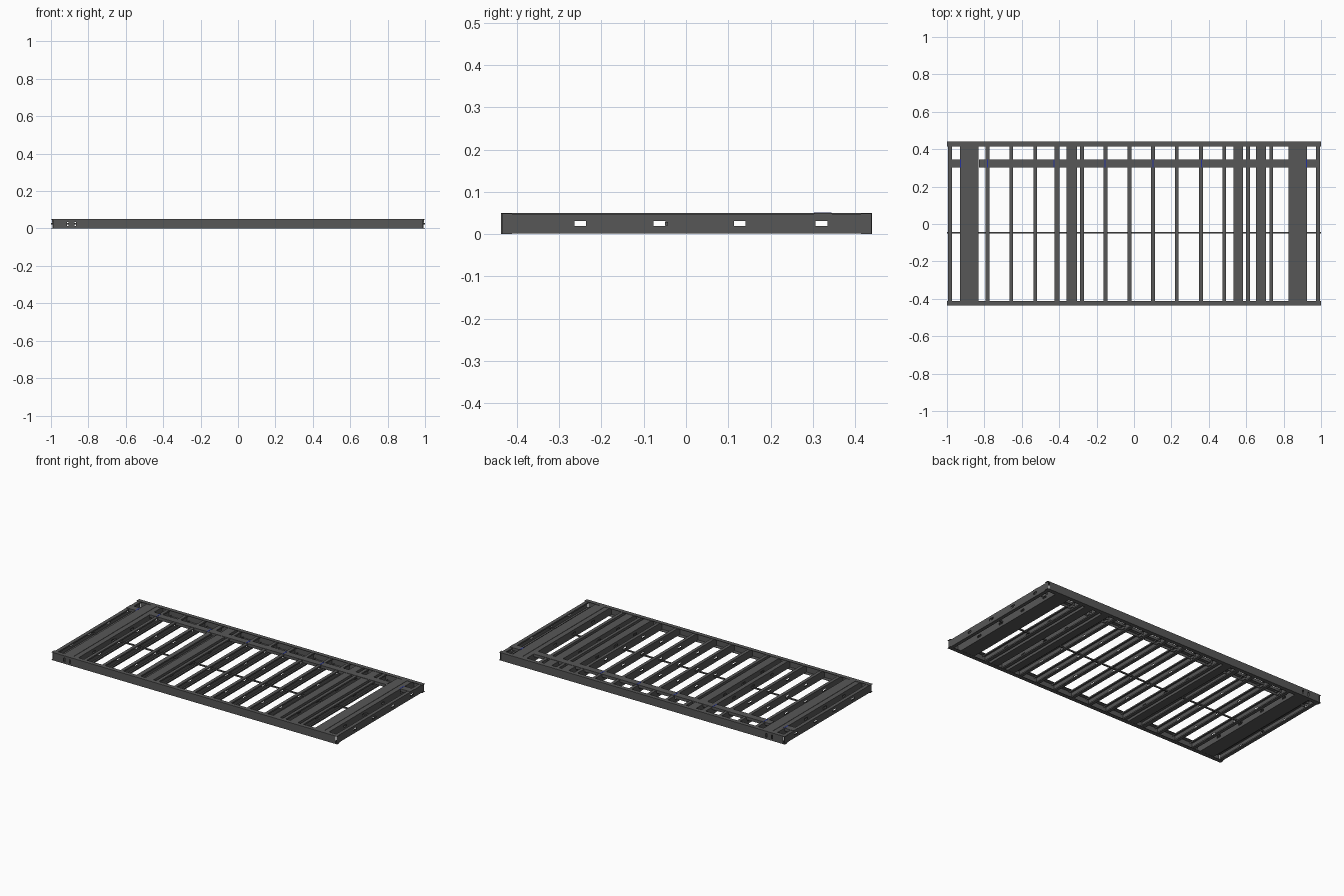
import bpy
import bmesh

cube = bpy.data.objects.get("Cube")
if cube:
    bpy.data.objects.remove(cube)

T = 0.002              # sheet thickness
TOP = 0.048            # top of the studs
Y0, Y1 = -0.437, 0.44  # outer faces of the two tracks
HOLES = [-0.25, -0.063, 0.127, 0.32]


def material(name, rgb):
    m = bpy.data.materials.new(name)
    m.diffuse_color = (*rgb, 1)
    m.use_nodes = True
    node = next(n for n in m.node_tree.nodes if n.type == 'BSDF_PRINCIPLED')
    node.inputs["Base Color"].default_value = (*rgb, 1)
    return m


STEEL = material("dark steel", (0.095, 0.095, 0.095))
BLUE = material("blue marking", (0.015, 0.03, 0.35))


def boxes(name, parts, mat=STEEL):
    """One object from boxes given as (x0, x1, y0, y1, z0, z1)."""
    bm = bmesh.new()
    for x0, x1, y0, y1, z0, z1 in parts:
        for v in bmesh.ops.create_cube(bm, size=1)["verts"]:
            v.co.x = x1 if v.co.x > 0 else x0
            v.co.y = y1 if v.co.y > 0 else y0
            v.co.z = z1 if v.co.z > 0 else z0
    mesh = bpy.data.meshes.new(name)
    bm.to_mesh(mesh)
    bm.free()
    mesh.materials.append(mat)
    ob = bpy.data.objects.new(name, mesh)
    bpy.context.collection.objects.link(ob)
    return ob


def punched(a, b, z0, z1, centres, half, low, high):
    """Rectangles (start, end, bottom, top) of a strip with a row of slots."""
    rects = [(a, b, z0, low), (a, b, high, z1)]
    start = a
    for c in centres:
        rects.append((start, c - half, low, high))
        start = c + half
    rects.append((start, b, low, high))
    return rects


def stud(name, x0, x1, web_left=True, top=TOP):
    """Lipped C section running along y, with a punched web."""
    a, b = Y0 + T, Y1 - T
    wx = x0 if web_left else x1 - T
    lx = x1 - T if web_left else x0
    parts = [(wx, wx + T, *r) for r in
             punched(a, b, T, top, HOLES, 0.014, 0.019, 0.031)]
    for z in (T / 2, top - T):
        parts.append((x0, x1, a, b, z, z + T))
    for z in (T, top - 0.009):
        parts.append((lx, lx + T, a, b, z, z + 0.007))
    boxes(name, parts)


def boxed_pair(name, x0, x1, top=TOP):
    """Two studs set mouth to mouth."""
    mid = (x0 + x1) / 2
    stud(name + "_left_half", x0, mid, True, top)
    stud(name + "_right_half", mid, x1, False, top)


# Long edge tracks: punched web and two flanges
def track(name, y, inward):
    web = sorted((y, y + inward * T))
    lip = sorted((y, y + inward * 0.026))
    parts = [(r[0], r[1], *web, r[2], r[3]) for r in
             punched(-0.988, 0.988, 0, 0.05, [-0.91, -0.87], 0.004, 0.012, 0.036)]
    for z in (0, TOP):
        parts.append((-1, 1, *lip, z, z + T))
    boxes(name, parts)


track("front_track", Y0, 1)
track("back_track", Y1, -1)

# End studs, webs facing outward
stud("right_end_stud", -0.995, -0.973, True)
stud("left_end_stud", 0.973, 0.995, False)

# Single studs
for i, x in enumerate([-0.783, -0.656, -0.528, -0.278, -0.152, -0.024, 0.102,
                       0.229, 0.358, 0.482, 0.610, 0.734]):
    stud(f"stud_{i + 1}", x - 0.010, x + 0.010)
stud("wide_stud", -0.425, -0.397)

# Boxed double studs beside the openings
for i, (x0, x1) in enumerate([(-0.360, -0.306), (0.533, 0.582), (0.652, 0.706)]):
    boxed_pair(f"double_stud_{i + 1}", x0, x1)

# Heavy post packs near both ends, with a raised middle
for side, x in (("right", -0.880), ("left", 0.875)):
    stud(f"{side}_post_outer", x - 0.049, x - 0.018, True)
    boxed_pair(f"{side}_post_middle", x - 0.018, x + 0.018, 0.05)
    stud(f"{side}_post_inner", x + 0.018, x + 0.049, False)

# Continuous rail over the studs, broken at the post packs
rail = []
for x0, x1 in ((-0.995, -0.930), (-0.830, 0.825), (0.925, 0.995)):
    rail.append((x0, x1, 0.302, 0.345, TOP, TOP + T))
    for y in (0.302, 0.345 - T):
        rail.append((x0, x1, y, y + T, 0.032, TOP))
boxes("cross_rail", rail)

# Thin bridging bar through the stud holes
boxes("bridging_bar", [(-1, 1, -0.050, -0.042, 0.021, 0.029)])

# Blue marks across the rail
boxes("rail_marks", [(x - 0.003, x + 0.003, 0.303, 0.344, TOP + T, TOP + T + 0.0006)
                     for x in (-0.928, -0.783, -0.427, -0.155, 0.102, 0.360, 0.922)],
      BLUE)
